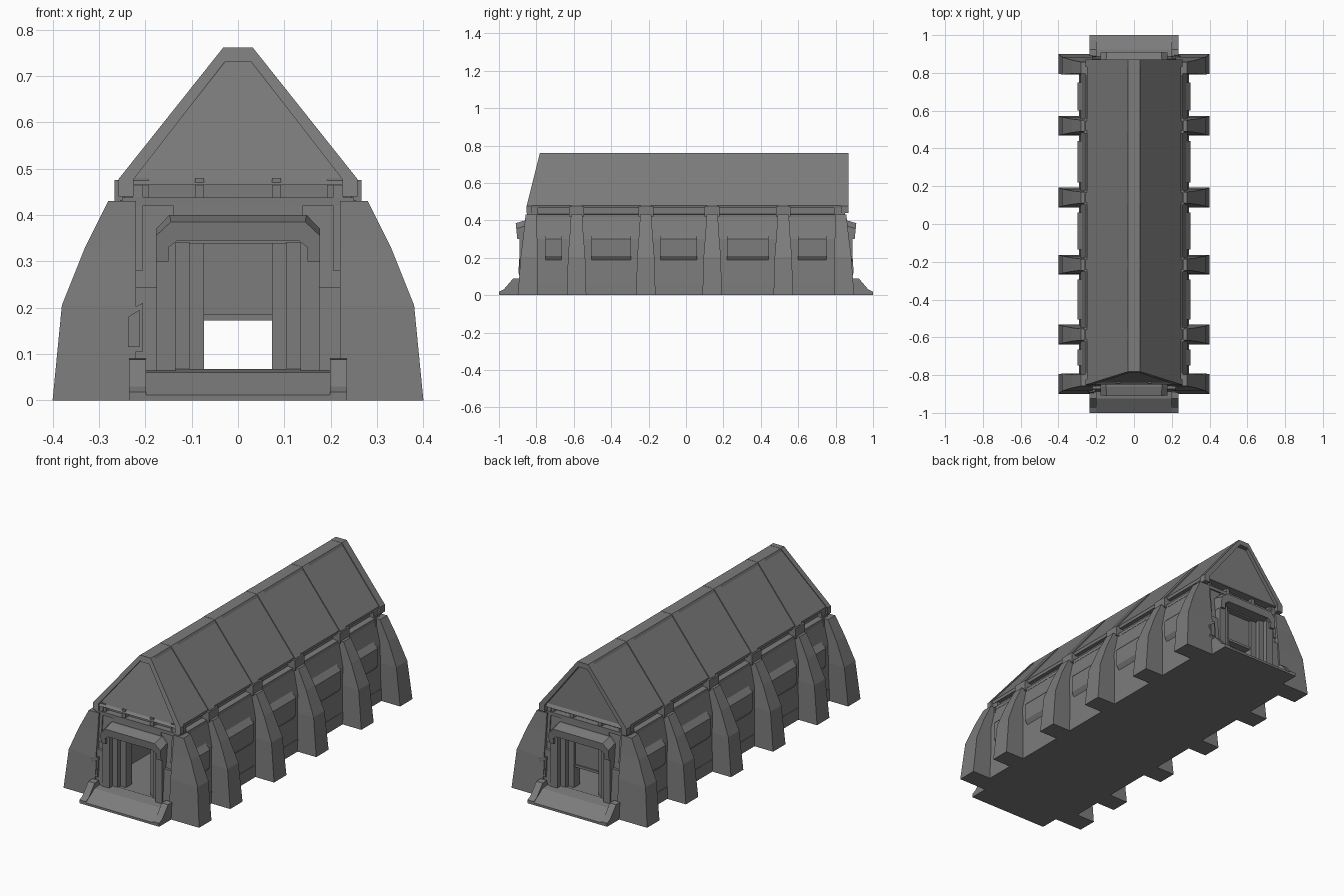
import bpy, bmesh

cube = bpy.data.objects.get("Cube")
if cube:
    bpy.data.objects.remove(cube)

grey = bpy.data.materials.new("concrete grey")
grey.use_nodes = True
COLOUR = (0.2, 0.2, 0.2, 1)
grey.diffuse_color = COLOUR
grey.node_tree.nodes["Principled BSDF"].inputs["Base Color"].default_value = COLOUR


def loft(name, rings, inset_ends=False):
    """Solid through rings of points, closed at both ends."""
    bm = bmesh.new()
    loops = [[bm.verts.new(p) for p in ring] for ring in rings]
    n = len(loops[0])
    for a, b in zip(loops, loops[1:]):
        for i in range(n):
            j = (i + 1) % n
            bm.faces.new((a[i], a[j], b[j], b[i]))
    ends = [bm.faces.new(loops[0]), bm.faces.new(loops[-1])]
    bmesh.ops.recalc_face_normals(bm, faces=bm.faces)
    if inset_ends:
        bmesh.ops.inset_individual(bm, faces=ends, thickness=0.02, depth=-0.01)
    mesh = bpy.data.meshes.new(name)
    bm.to_mesh(mesh)
    bm.free()
    mesh.materials.append(grey)
    obj = bpy.data.objects.new(name, mesh)
    bpy.context.collection.objects.link(obj)
    return obj


def along_y(name, profile, start, end, **kw):
    """Extrude an (x, z) profile; start and end are numbers or functions of z."""
    def at(f, z):
        return f(z) if callable(f) else f
    return loft(name, [[(x, at(f, z), z) for x, z in profile] for f in (start, end)], **kw)


def along_x(name, profile, x0, x1):
    """Extrude a (y, z) profile."""
    return loft(name, [[(x, y, z) for y, z in profile] for x in (x0, x1)])


def rect(x0, x1, z0, z1):
    return [(x0, z0), (x1, z0), (x1, z1), (x0, z1)]


def flip(profile, s):
    return [(s * a, b) for a, b in profile]


def symmetric(half):
    return half + [(-x, z) for x, z in reversed(half)]


def front_slope(z):
    return -0.85 + max(0, z - 0.47) * 0.25


RIBS = (-0.585, -0.215, 0.14, 0.52)
SIDES = ((1, "left"), (-1, "right"))

# Floor and roof
along_y("floor", rect(-0.29, 0.29, 0, 0.065), -0.87, 0.87)
along_y("roof", symmetric([(0.247, 0.465), (0.25, 0.48), (0.035, 0.75)]),
        front_slope, 0.86, inset_ends=True)
along_y("ridge_beam", symmetric([(0.045, 0.73), (0.032, 0.76)]),
        lambda z: front_slope(z) - 0.002, 0.865)

# Raised roof ribs, with sloping end frames
rib_outer = [(0.258, 0.44), (0.258, 0.477), (0.032, 0.761), (0.0, 0.761)]
rib_inner = [(0.0, 0.735), (0.025, 0.735), (0.225, 0.477), (0.225, 0.44)]
for s, side in SIDES:
    band = flip(rib_outer + rib_inner, s)
    for y in RIBS:
        along_y("roof_rib_" + side, band, y - 0.026, y + 0.026)
        along_y("rib_foot_" + side, flip(rect(0.2, 0.266, 0.42, 0.475), s), y - 0.04, y + 0.04)
    along_y("front_roof_frame_" + side, band,
            lambda z: front_slope(z) - 0.004, lambda z: front_slope(z) + 0.025)
    along_y("back_roof_frame_" + side, band, 0.83, 0.87)

# Side walls, eave recess and bay panels
EDGES = (-0.83,) + RIBS + (0.83,)
for s, side in SIDES:
    wall = [(0.29, 0), (0.282, 0.3), (0.25, 0.43), (0.225, 0.435),
            (0.225, 0.47), (0.205, 0.47), (0.205, 0), ]
    along_y("side_wall_" + side, flip(wall, s), -0.83, 0.83)
    panel = [(0.265, 0.34), (0.3, 0.3), (0.3, 0.21), (0.28, 0.18)]
    for a, b in zip(EDGES, EDGES[1:]):
        along_y("bay_panel_" + side, flip(panel, s), a + 0.08, b - 0.08)
        along_y("eave_lip_" + side, flip(rect(0.21, 0.255, 0.415, 0.432), s), a, b)

# Buttresses, wider at the foot
def buttress(name, s, y, shift=0):
    rings = []
    for x, z, inner, half in ((0.4, 0, 0.22, 0.052), (0.38, 0.205, 0.22, 0.046),
                              (0.33, 0.33, 0.22, 0.036), (0.28, 0.43, 0.22, 0.03)):
        c = y - shift * z
        rings.append([(s * inner, c - half, z), (s * x, c - half, z),
                      (s * x, c + half, z), (s * inner, c + half, z)])
    loft(name, rings)


for s, side in SIDES:
    for y in RIBS:
        buttress("buttress_" + side, s, y)
    for e in (-1, 1):
        buttress("corner_buttress_" + side, s, e * 0.847, e * 0.045)

# Entrance ends
for e, end in ((-1, "front"), (1, "back")):
    def plate(name, profile, outer, inner=0.79, lean=0.0):
        along_y(end + "_" + name, profile, lambda z: e * (outer - lean * z), e * inner)

    for s, side in SIDES:
        plate("wall_" + side, flip(rect(0.135, 0.26, 0, 0.43), s), 0.88, lean=0.09)
        plate("lower_wall_" + side, flip(rect(0.175, 0.285, 0, 0.245), s), 0.89, lean=0.07)
        plate("pilaster_" + side, flip(rect(0.205, 0.228, 0.28, 0.465), s), 0.885, lean=0.085)
        plate("door_frame_" + side, flip(rect(0.135, 0.176, 0, 0.36), s), 0.89)
        plate("middle_jamb_" + side, flip(rect(0.105, 0.137, 0, 0.342), s), 0.865)
        plate("inner_jamb_" + side, flip(rect(0.073, 0.107, 0, 0.342), s), 0.84)
        plate("vent_post_" + side, flip(rect(0.073, 0.093, 0.42, 0.48), s), 0.845)
        plate("vent_end_" + side, flip(rect(0.192, 0.245, 0.42, 0.48), s), 0.84)
        # Step cheek
        cheek = [(1, 0), (1, 0.018), (0.975, 0.03), (0.925, 0.088), (0.89, 0.09), (0.86, 0)]
        along_x(end + "_step_cheek_" + side, flip(cheek, e), s * 0.198, s * 0.235)
    plate("lintel", rect(-0.14, 0.14, 0.338, 0.43), 0.86, lean=0.03)
    plate("vent_back", rect(-0.23, 0.23, 0.42, 0.475), 0.815)
    plate("vent_sill", rect(-0.25, 0.25, 0.42, 0.438), 0.85)
    # Hood over the door, chamfered at its corners
    hood = [(0.13, 0.345), (0.15, 0.33), (0.15, 0.3), (0.177, 0.3), (0.177, 0.355), (0.145, 0.385)]
    face = symmetric(hood)
    rear = symmetric(hood[:-2] + [(0.177, 0.37), (0.148, 0.4)])
    loft(end + "_door_hood", [[(x, e * (0.875 + 0.1 * (z - 0.03)), z) for x, z in face],
                              [(x, e * 0.86, z) for x, z in rear],
                              [(x, e * 0.8, z) for x, z in rear]])
    step = [(1, 0), (1, 0.012), (0.925, 0.06), (0.86, 0.068), (0.86, 0)]
    along_x(end + "_step", flip(step, e), -0.2, 0.2)

# Half-raised door at the back
along_y("back_door_panel", rect(-0.078, 0.078, 0.175, 0.345), 0.8, 0.825)
along_y("back_door_sill_bar", rect(-0.078, 0.078, 0.172, 0.185), 0.79, 0.832)

# Keypad by each entrance
for e, end in ((-1, "front"), (1, "back")):
    for i, (outline, depth) in enumerate((
            ([(0.245, 0.105), (0.205, 0.105), (0.205, 0.21), (0.245, 0.19)], 0.9),
            ([(0.237, 0.115), (0.213, 0.115), (0.213, 0.195), (0.237, 0.18)], 0.905))):
        along_y(end + ("_keypad_base", "_keypad_face")[i], flip(outline, e),
                lambda z: e * (depth - 0.07 * z), e * 0.85)
